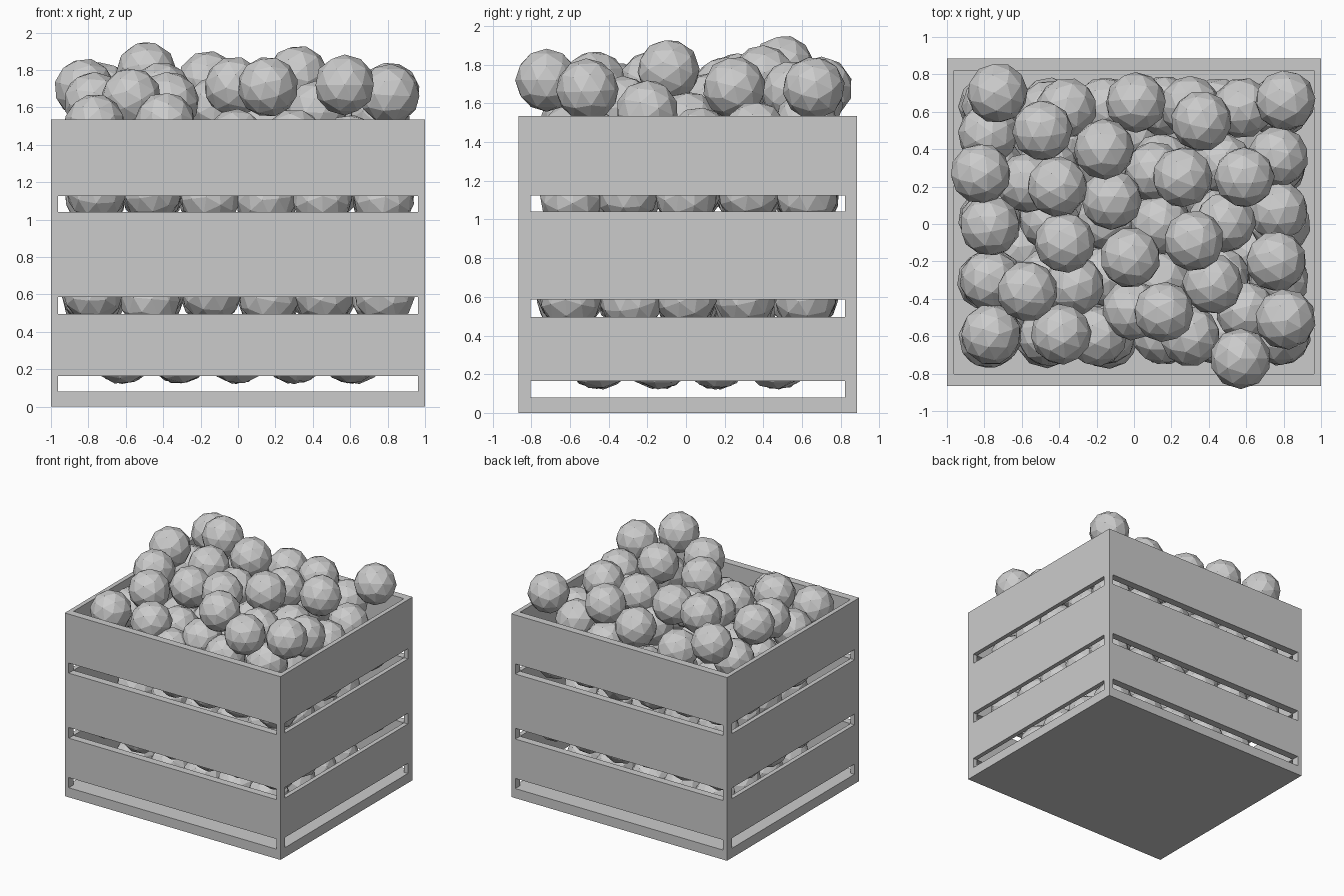
import bpy, random
from math import pi

if "Cube" in bpy.data.objects:
    bpy.data.objects.remove(bpy.data.objects["Cube"])

random.seed(4)
X0, X1, Y0, Y1, TOP = -1.0, 1.0, -0.866, 0.885, 1.535   # crate outline
TX, TY = 0.037, 0.063                                   # wall thickness
R = 0.163                                               # ball radius


def box(name, x0, x1, y0, y1, z0, z1):
    bpy.ops.mesh.primitive_cube_add(
        size=1, location=((x0 + x1) / 2, (y0 + y1) / 2, (z0 + z1) / 2))
    ob = bpy.context.object
    ob.name = name
    ob.scale = (x1 - x0, y1 - y0, z1 - z0)
    bpy.ops.object.transform_apply(location=False, rotation=False, scale=True)
    return ob


# Crate floor
box("floor", X0, X1, Y0, Y1, 0, 0.08)

# Corner posts
for xa in (X0, X1 - TX):
    for ya in (Y0, Y1 - TY):
        box("corner_post", xa, xa + TX, ya, ya + TY, 0.08, TOP)

# Three slats on each of the four sides
for za, zb in ((0.165, 0.495), (0.585, 1.04), (1.125, TOP)):
    box("front_slat", X0 + TX, X1 - TX, Y0, Y0 + TY, za, zb)
    box("back_slat", X0 + TX, X1 - TX, Y1 - TY, Y1, za, zb)
    box("left_slat", X0, X0 + TX, Y0 + TY, Y1 - TY, za, zb)
    box("right_slat", X1 - TX, X1, Y0 + TY, Y1 - TY, za, zb)

# Faceted ball, one shared mesh
bpy.ops.mesh.primitive_ico_sphere_add(subdivisions=2, radius=R, location=(0.57, -0.72, 1.72))
master = bpy.context.object
master.name = "ball"


def ball(x, y, z):
    ob = bpy.data.objects.new("ball", master.data)
    ob.location = (x, y, z)
    ob.rotation_euler = [random.uniform(0, 2 * pi) for _ in range(3)]
    bpy.context.collection.objects.link(ob)


# Packed layers inside the crate, alternate layers sit in the hollows
DX, DY = 0.308, 0.305
for layer, z in enumerate((0.283, 0.59, 0.86, 1.13)):
    odd = layer % 2
    nx, ny = (6, 5) if odd else (5, 4)
    for i in range(nx):
        for j in range(ny):
            jit = [random.uniform(-0.015, 0.015) for _ in range(2)]
            ball((i - (nx - 1) / 2) * DX + jit[0],
                 0.01 + (j - (ny - 1) / 2) * DY + jit[1],
                 z + (random.uniform(-0.025, 0.025) if layer else 0))

# Loose heap on top
heap = [
    (-.73, .70, 1.68), (-.49, .50, 1.79), (-.16, .40, 1.74), (-.82, .27, 1.70),
    (-.41, .20, 1.68), (-.12, .13, 1.60), (.26, .25, 1.66), (.59, .25, 1.68),
    (.01, .65, 1.60), (.32, -.09, 1.77), (-.02, -.18, 1.71), (.16, -.47, 1.71),
    (.81, -.51, 1.67), (.42, -.32, 1.58), (.76, -.20, 1.56), (-.37, -.10, 1.63),
    (-.77, -.01, 1.63), (-.57, -.36, 1.65), (-.765, -.59, 1.51), (-.39, -.59, 1.52),
    (-.77, -.30, 1.43), (.36, .55, 1.66), (.81, .66, 1.68), (-.78, .48, 1.48),
    (.49, .01, 1.50), (.77, .36, 1.45), (.77, .07, 1.42), (.58, .62, 1.50),
    (.30, -.60, 1.43), (-.01, -.46, 1.43), (-.57, .22, 1.45), (-.36, .62, 1.50),
    (.60, -.47, 1.40), (-.20, -.60, 1.35), (.11, .28, 1.45), (.30, .63, 1.40),
    (.14, 0, 1.45), (-.32, -.33, 1.40),
]
for p in heap:
    ball(*p)
